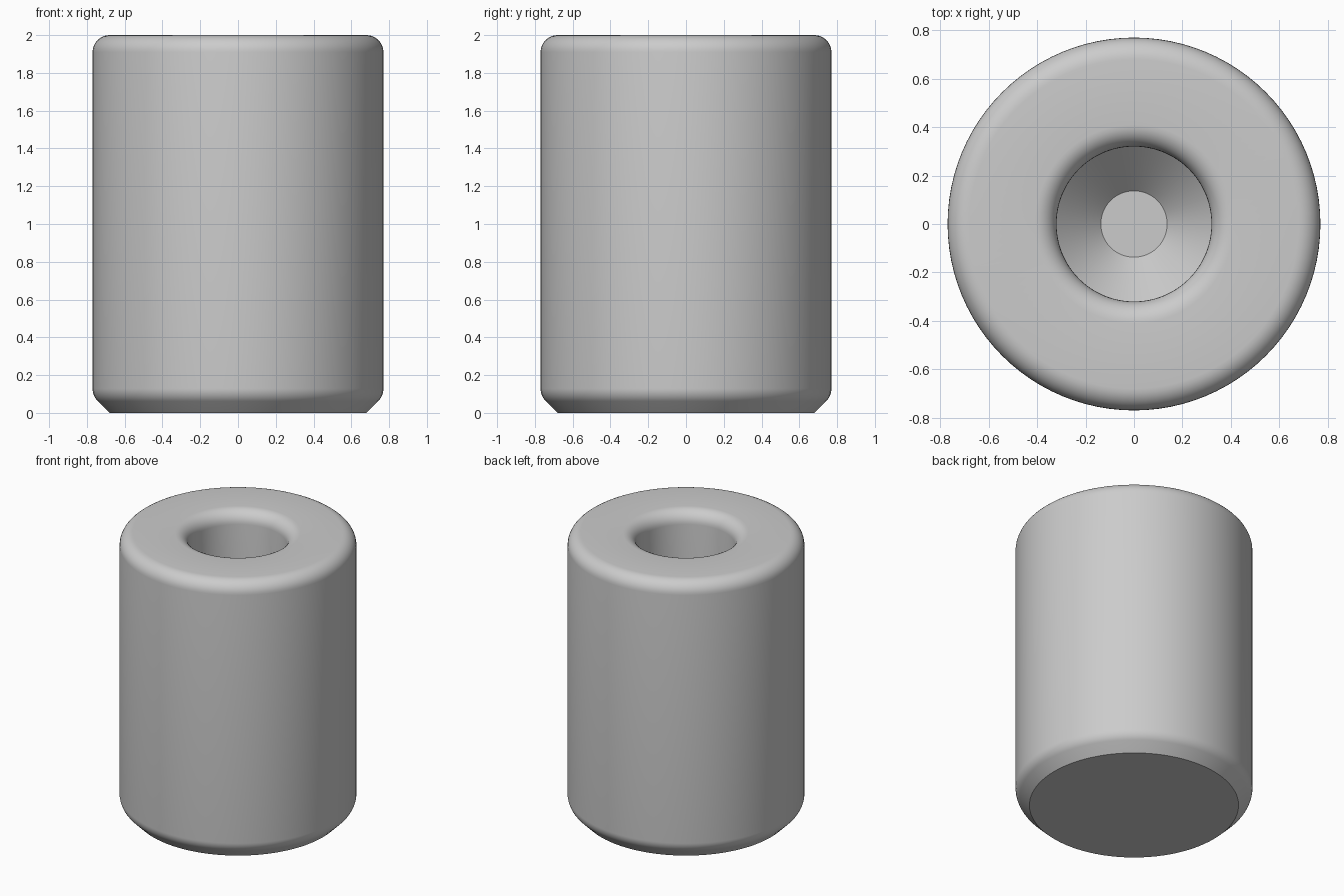
import bpy
import bmesh
from math import sin, cos, pi, radians

if "Cube" in bpy.data.objects:
    bpy.data.objects.remove(bpy.data.objects["Cube"])

RADIUS, HEIGHT, ROUND = 0.77, 2.0, 0.09
BORE, BORE_BOTTOM, FLOOR_RADIUS = 0.32, 0.8, 0.137
SOFT = 0.097
SEGMENTS = 96


def arc(cx, cz, r, start, end, steps=8):
    """Points of a circular arc in the profile plane, angles in degrees."""
    angles = [radians(start + (end - start) * i / steps) for i in range(steps + 1)]
    return [(cx + r * cos(a), cz + r * sin(a)) for a in angles]


# Half section: base, softened chamfer, wall, rounded rims, blind bore with conical end
profile = [(0, 0), (RADIUS - ROUND, 0)]
profile += arc(RADIUS - SOFT, 0.13, SOFT, -45, 0)
profile += arc(RADIUS - ROUND, HEIGHT - ROUND, ROUND, 0, 90)
profile += arc(BORE + ROUND, HEIGHT - ROUND, ROUND, 90, 180)
floor_z = BORE_BOTTOM - (BORE - FLOOR_RADIUS)
profile += [(BORE, BORE_BOTTOM), (FLOOR_RADIUS, floor_z), (0, floor_z)]

# Spin the section around the z axis
bm = bmesh.new()
verts = [bm.verts.new((x, 0, z)) for x, z in profile]
edges = [bm.edges.new(pair) for pair in zip(verts, verts[1:])]
bmesh.ops.spin(bm, geom=verts + edges, cent=(0, 0, 0), axis=(0, 0, 1),
               angle=2 * pi, steps=SEGMENTS, use_duplicate=False)
bmesh.ops.remove_doubles(bm, verts=bm.verts, dist=0.0005)
bmesh.ops.recalc_face_normals(bm, faces=bm.faces)
mesh = bpy.data.meshes.new("bushing_body")
bm.to_mesh(mesh)
bm.free()
body = bpy.data.objects.new("bushing_body", mesh)
bpy.context.collection.objects.link(body)

# Plain grey material
grey = bpy.data.materials.new("light grey")
grey.use_nodes = True
color = (0.6, 0.6, 0.6, 1)
grey.diffuse_color = color
grey.node_tree.nodes["Principled BSDF"].inputs["Base Color"].default_value = color
mesh.materials.append(grey)

# Smooth shading with crisp base and bore edges
bpy.ops.object.select_all(action="DESELECT")
body.select_set(True)
bpy.context.view_layer.objects.active = body
bpy.ops.object.shade_smooth_by_angle(angle=radians(30))
